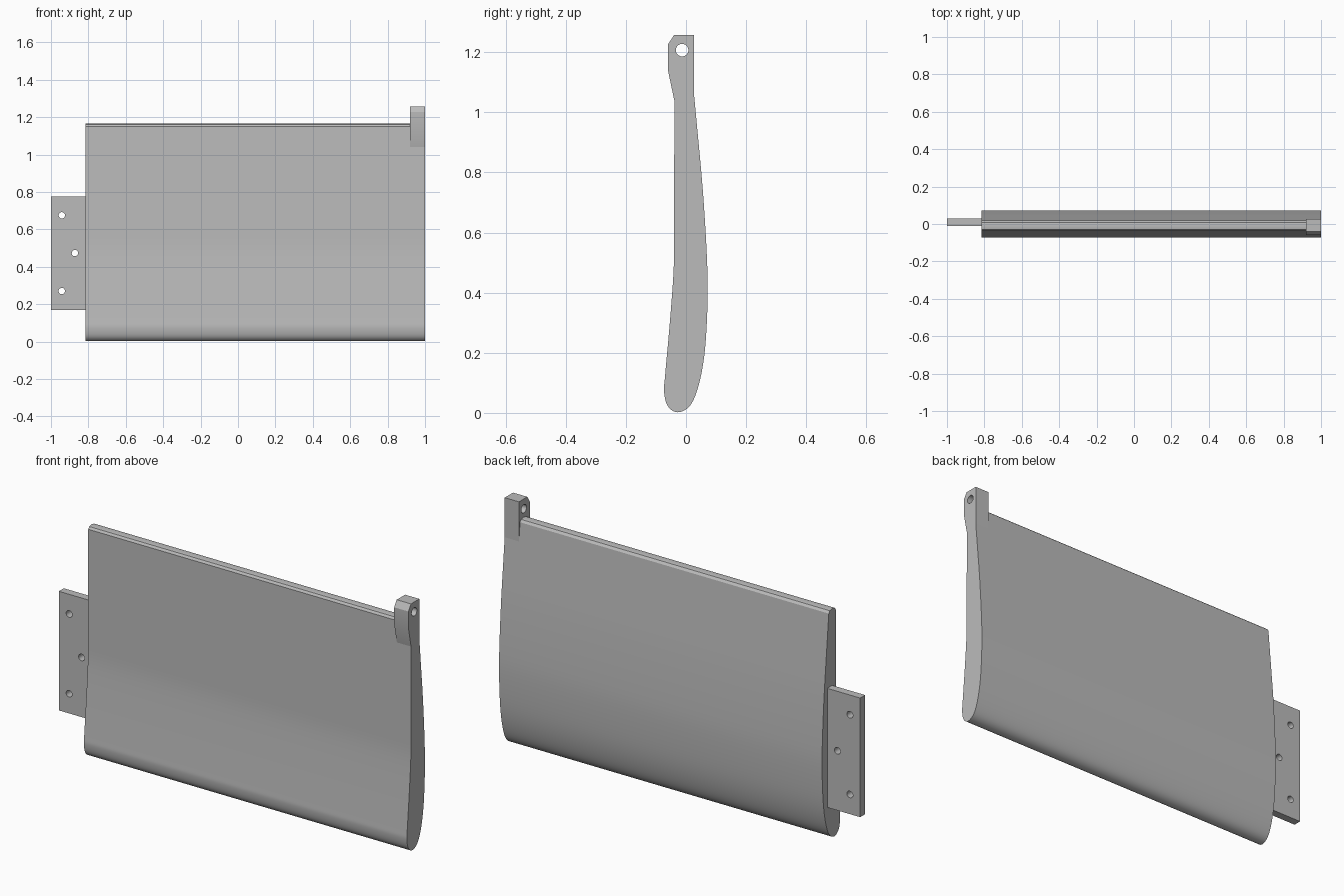
import bpy, bmesh, math
from mathutils import Vector

cube = bpy.data.objects.get("Cube")
if cube:
    bpy.data.objects.remove(cube, do_unlink=True)

grey = bpy.data.materials.new("plain_grey")
grey.use_nodes = True
colour = (0.5, 0.5, 0.5, 1)
grey.diffuse_color = colour
grey.node_tree.nodes["Principled BSDF"].inputs["Base Color"].default_value = colour


def circle(cx, cy, r, n=24):
    return [(cx + r * math.cos(i * math.tau / n), cy + r * math.sin(i * math.tau / n))
            for i in range(n)]


def spline(points, steps=6):
    """Smooth curve passing through the points."""
    p = [Vector(q) for q in points]
    p = [2 * p[0] - p[1]] + p + [2 * p[-1] - p[-2]]
    out = []
    for a, b, c, d in zip(p, p[1:], p[2:], p[3:]):
        for i in range(steps):
            t = i / steps
            out.append(0.5 * (2 * b + (c - a) * t + (2 * a - 5 * b + 4 * c - d) * t ** 2
                              + (3 * b - a - 3 * c + d) * t ** 3))
    return out + [p[-2]]


def plate(name, loops, place, depth):
    """Extrude an outline, with holes given as further loops."""
    bm = bmesh.new()
    edges = []
    for loop in loops:
        vs = [bm.verts.new(place(*q)) for q in loop]
        edges += [bm.edges.new((v, vs[i - 1])) for i, v in enumerate(vs)]
    bmesh.ops.triangle_fill(bm, edges=edges, use_beauty=True, use_dissolve=False)
    ext = bmesh.ops.extrude_face_region(bm, geom=bm.faces[:])
    moved = [g for g in ext["geom"] if isinstance(g, bmesh.types.BMVert)]
    bmesh.ops.translate(bm, verts=moved, vec=depth)
    bmesh.ops.recalc_face_normals(bm, faces=bm.faces[:])
    mesh = bpy.data.meshes.new(name)
    bm.to_mesh(mesh)
    bm.free()
    mesh.materials.append(grey)
    obj = bpy.data.objects.new(name, mesh)
    bpy.context.collection.objects.link(obj)
    bpy.ops.object.select_all(action="DESELECT")
    bpy.context.view_layer.objects.active = obj
    obj.select_set(True)
    bpy.ops.object.shade_smooth_by_angle(angle=math.radians(25))
    return obj


# Blade: curved section swept along x, with a slightly crowned top edge
section = [(-0.04, 0.62), (-0.041, 0.48), (-0.053, 0.31), (-0.069, 0.13), (-0.073, 0.07),
           (-0.06, 0.022), (-0.027, 0.002), (0.014, 0.025), (0.043, 0.095), (0.063, 0.21),
           (0.072, 0.38), (0.069, 0.53), (0.056, 0.74), (0.037, 0.95), (0.018, 1.15)]
crown = [(0.009, 1.161), (-0.01, 1.165), (-0.03, 1.161), (-0.038, 1.15)]
plate("blade", [spline(section) + crown],
      lambda y, z: (-0.815, y, z), (1.815, 0, 0))

# Hinge lug with a pin hole at the upper left corner
lug = [(-0.039, 1.04), (-0.06, 1.14), (-0.06, 1.226), (-0.04, 1.257),
       (0.027, 1.257), (0.027, 1.035)]
plate("hinge_lug", [lug, circle(-0.013, 1.207, 0.021)],
      lambda y, z: (0.92, y, z), (0.08, 0, 0))

# Mounting tab with three bolt holes
tab = [(-1, 0.17), (-0.805, 0.17), (-0.805, 0.775), (-1, 0.775)]
holes = [circle(x, z, 0.017) for x, z in [(-0.942, 0.675), (-0.872, 0.473), (-0.942, 0.27)]]
plate("mounting_tab", [tab] + holes,
      lambda x, z: (x, -0.01, z), (0, 0.04, 0))
